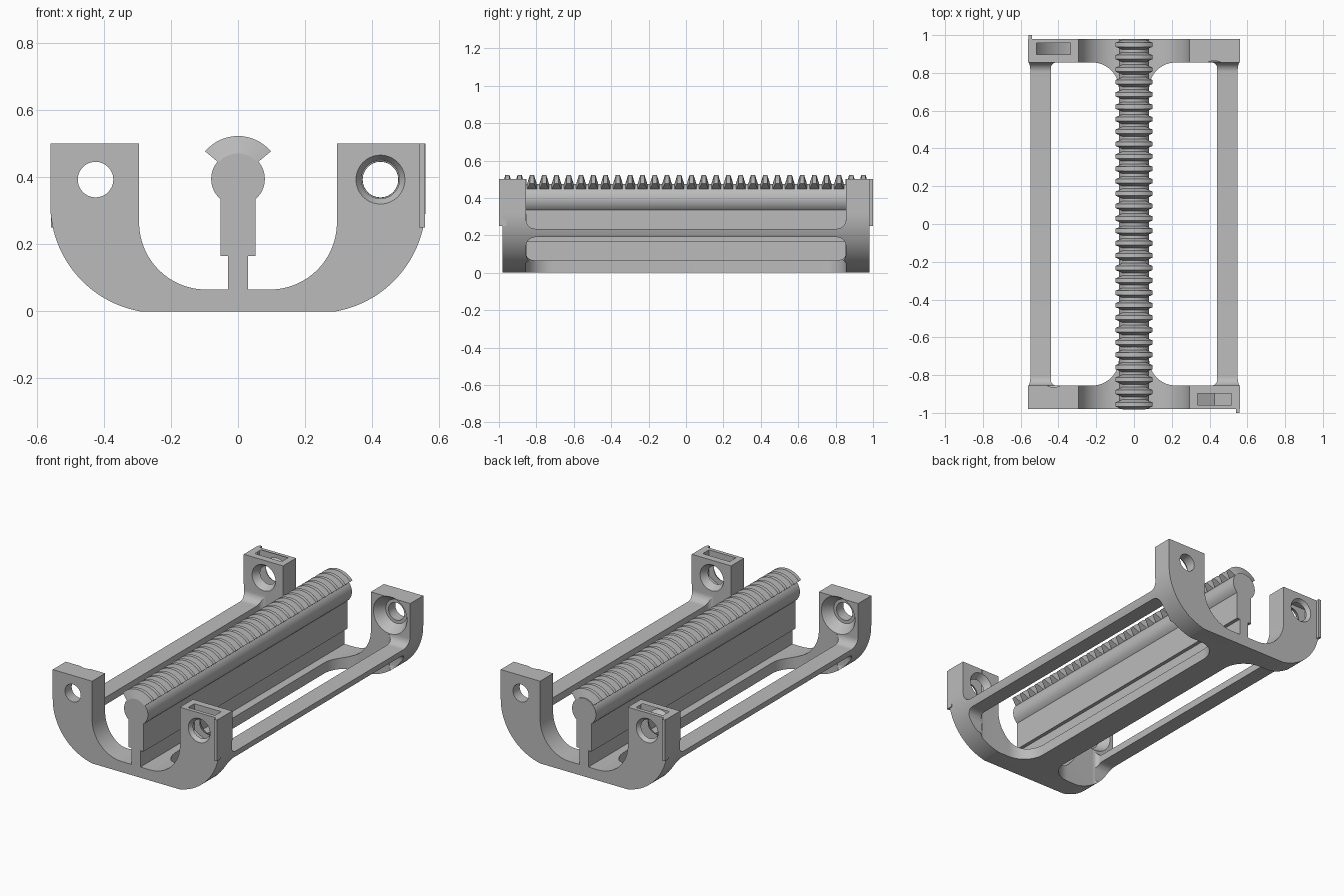
import bpy
import bmesh
from math import sin, cos, pi, radians, sqrt
from mathutils import Matrix

cube = bpy.data.objects.get("Cube")
if cube:
    bpy.data.objects.remove(cube)

grey = bpy.data.materials.new("plain_grey")
grey.use_nodes = True
colour = (0.5, 0.5, 0.5, 1)
grey.diffuse_color = colour
grey.node_tree.nodes["Principled BSDF"].inputs["Base Color"].default_value = colour

END = 0.98        # half length of the frame
INNER = 0.855     # inner face of the posts
HOLE_X, HOLE_Z = 0.425, 0.393
HOLE_R = 0.053


def finish(name, bm):
    bmesh.ops.recalc_face_normals(bm, faces=bm.faces)
    mesh = bpy.data.meshes.new(name)
    bm.to_mesh(mesh)
    bm.free()
    mesh.materials.append(grey)
    ob = bpy.data.objects.new(name, mesh)
    bpy.context.collection.objects.link(ob)
    return ob


def prism(name, outline, axis, start, end):
    """Extrude a 2D outline along one axis."""
    place = {"x": lambda p, d: (d, p[0], p[1]),
             "y": lambda p, d: (p[0], d, p[1]),
             "z": lambda p, d: (p[0], p[1], d)}[axis]
    bm = bmesh.new()
    a = [bm.verts.new(place(p, start)) for p in outline]
    b = [bm.verts.new(place(p, end)) for p in outline]
    bm.faces.new(a)
    bm.faces.new(b)
    n = len(a)
    for i in range(n):
        j = (i + 1) % n
        bm.faces.new((a[i], a[j], b[j], b[i]))
    return finish(name, bm)


def frustum(name, x, near, far):
    """Cone section along y; near and far are (y, radius)."""
    (y0, r0), (y1, r1) = sorted((near, far))
    bm = bmesh.new()
    turn = Matrix.Translation((x, (y0 + y1) / 2, HOLE_Z)) @ Matrix.Rotation(-pi / 2, 4, "X")
    bmesh.ops.create_cone(bm, cap_ends=True, segments=48, radius1=r0,
                          radius2=r1, depth=y1 - y0, matrix=turn)
    return finish(name, bm)


def arc(cx, cz, r, a0, a1, steps=20):
    angles = [radians(a0 + (a1 - a0) * i / steps) for i in range(steps + 1)]
    return [(cx + r * cos(a), cz + r * sin(a)) for a in angles]


def rounded_rect(x0, x1, y0, y1, r_left, r_right):
    return (arc(x0 + r_left, y0 + r_left, r_left, 180, 270, 12)
            + arc(x1 - r_right, y0 + r_right, r_right, 270, 360, 12)
            + arc(x1 - r_right, y1 - r_right, r_right, 0, 90, 12)
            + arc(x0 + r_left, y1 - r_left, r_left, 90, 180, 12))


def mirrored(half):
    return half + [(-x, z) for x, z in reversed(half)]


def smooth(ob):
    bpy.ops.object.select_all(action="DESELECT")
    ob.select_set(True)
    bpy.context.view_layer.objects.active = ob
    bpy.ops.object.shade_smooth_by_angle(angle=radians(30))


# U-shaped frame: outer curve, post top, inner curve
outer = arc(0.235, 0.32, 0.325, -80, 0, 28)
outer[0] = (0.293, 0)
inner = arc(0.095, 0.265, 0.2, 0, -90, 24)
half = outer + [(0.56, 0.5), (0.295, 0.5)] + inner
frame = prism("frame", mirrored(half), "y", -END, END)

cutters = []
for s in (1, -1):
    # Floor window and the openings above and below the side rail
    window = rounded_rect(0.08, 0.44, -INNER, INNER, 0.14, 0.03)
    cutters.append(prism("floor_window_cutter", [(s * x, y) for x, y in window],
                         "z", -0.1, 0.7))
    for low, high in ((0.05, 0.19), (0.235, 0.75)):
        opening = rounded_rect(-INNER, INNER, low, high, 0.05, 0.05)
        cutters.append(prism("side_opening_cutter", opening, "x", s * 0.42, s * 0.7))
    # Bolt hole through both posts on this side
    hx = s * HOLE_X
    cutters.append(frustum("bolt_hole_cutter", hx, (-1.1, HOLE_R), (1.1, HOLE_R)))
    # Wide countersink inside the plain post
    cutters.append(frustum("countersink_cutter", hx,
                           (s * (INNER - 0.01), 0.12), (s * (INNER + 0.06), 0.072)))
    # Small countersinks on both faces of the slotted post
    cutters.append(frustum("outer_sink_cutter", hx,
                           (-s * (END + 0.01), 0.08), (-s * 0.95, HOLE_R - 0.001)))
    cutters.append(frustum("inner_sink_cutter", hx,
                           (-s * (INNER - 0.01), 0.085), (-s * 0.9, HOLE_R - 0.001)))
    # Nut slot open at the top with a pointed floor
    w = 0.09
    slot = [(hx - w, 0.6), (hx - w, HOLE_Z - w / sqrt(3)), (hx, HOLE_Z - 2 * w / sqrt(3)),
            (hx + w, HOLE_Z - w / sqrt(3)), (hx + w, 0.6)]
    cutters.append(prism("nut_slot_cutter", slot, "y", -s * 0.957, -s * 0.897))

for cutter in cutters:
    cutter.hide_render = True
    mod = frame.modifiers.new(cutter.name, "BOOLEAN")
    mod.operation = "DIFFERENCE"
    mod.solver = "EXACT"
    mod.object = cutter
bpy.context.view_layer.objects.active = frame
for mod in list(frame.modifiers):
    bpy.ops.object.modifier_apply(modifier=mod.name)
for cutter in cutters:
    bpy.data.objects.remove(cutter)
smooth(frame)

# Small end tabs on the slotted posts
for s, name in ((1, "front_tab"), (-1, "back_tab")):
    tab = [(s * x, z) for x, z in ((0.54, 0.25), (0.558, 0.25), (0.558, 0.5), (0.54, 0.5))]
    prism(name, tab, "y", -s, -s * 0.96)

# Central rail with a stepped web and a round head
HEAD_Z, HEAD_R = 0.395, 0.08
web = [(0.03, 0.06), (0.03, 0.165), (0.052, 0.165)]
head = arc(0, HEAD_Z, HEAD_R, -49.5, 88, 28)
smooth(prism("centre_rail", mirrored(web + head), "y", -END, END))

# Curved rack teeth along the head
bm = bmesh.new()
section = [(-0.027, 0.076), (-0.011, 0.128), (0.011, 0.128), (0.027, 0.076)]
count, steps = 30, 16
for t in range(count):
    y = -0.955 + 1.904 * t / (count - 1)
    rings = []
    for i in range(steps + 1):
        a = radians(-50 + 100 * i / steps)
        rings.append([bm.verts.new((r * sin(a), y + d, HEAD_Z + r * cos(a)))
                      for d, r in section])
    for p, q in zip(rings, rings[1:]):
        for k in range(4):
            m = (k + 1) % 4
            bm.faces.new((p[k], p[m], q[m], q[k]))
    bm.faces.new(rings[0])
    bm.faces.new(rings[-1])
smooth(finish("rack_teeth", bm))
